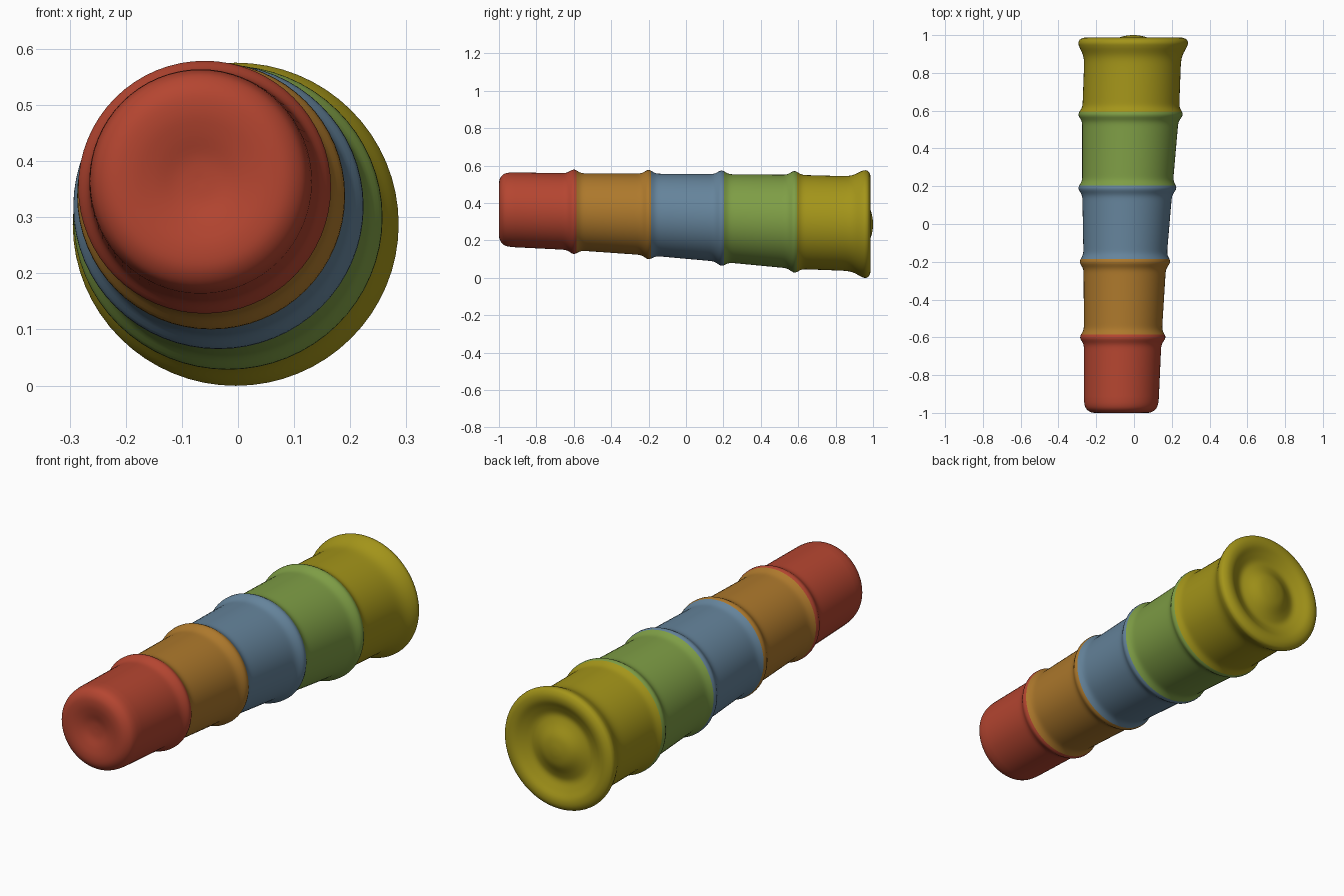
import bpy, bmesh, math

if "Cube" in bpy.data.objects:
    bpy.data.objects.remove(bpy.data.objects["Cube"])

SIDES = 64
# Cup joints along y, and the left / right / bottom / top limits of the body there
KEYS = [(-1.0, -.265, .128, .168, .565),
        (-.60, -.265, .146, .148, .559),
        (-.20, -.267, .171, .120, .557),
        (.19, -.274, .204, .085, .554),
        (.58, -.274, .238, .048, .551),
        (.96, -.260, .252, .034, .541)]
JOINTS = [k[0] for k in KEYS[1:5]]


def section(y):
    """Centre and radii of the body at y, including the rim swellings."""
    y = max(-1.0, min(.96, y))
    for a, b in zip(KEYS, KEYS[1:]):
        if y <= b[0]:
            t = (y - a[0]) / (b[0] - a[0])
            l, r, bo, to = [a[i] + (b[i] - a[i]) * t for i in range(1, 5)]
            break
    swell = sum(.02 * math.exp(-((y - j) / .028) ** 2) for j in JOINTS)
    swell += .034 * math.exp(-((y - .96) / .055) ** 2)
    return (l + r) / 2, (bo + to) / 2, (r - l) / 2 + swell, (to - bo) / 2 + swell


def smooth_path(pts, steps=4):
    """Catmull-Rom curve through (scale, y) points."""
    p = [pts[0]] + pts + [pts[-1]]
    out = []
    for i in range(1, len(p) - 2):
        for s in range(steps):
            t = s / steps
            out.append(tuple(.5 * (2 * b + (c - a) * t + (2 * a - 5 * b + 4 * c - d) * t * t
                                   + (3 * b - a - 3 * c + d) * t ** 3)
                             for a, b, c, d in zip(*p[i - 1:i + 3])))
    return out + [pts[-1]]


def build_cup(name, path, color, front_pole=False, back_pole=False):
    bm = bmesh.new()
    rings = []
    for s, y in path:
        cx, cz, rx, rz = section(y)
        if s < .01:
            rings.append([bm.verts.new((cx, y, cz))])
        else:
            rings.append([bm.verts.new((cx + s * rx * math.cos(a), y, cz + s * rz * math.sin(a)))
                          for a in [2 * math.pi * i / SIDES for i in range(SIDES)]])
    for a, b in zip(rings, rings[1:]):
        for i in range(SIDES):
            j = (i + 1) % SIDES
            if len(a) == 1:
                bm.faces.new((a[0], b[j], b[i]))
            elif len(b) == 1:
                bm.faces.new((a[i], a[j], b[0]))
            else:
                bm.faces.new((a[i], a[j], b[j], b[i]))
    for f in bm.faces:
        f.smooth = True
    bm.normal_update()
    # Side walls must face away from the axis
    if sum(f.normal.x * (f.calc_center_median().x - section(f.calc_center_median().y)[0])
           for f in bm.faces) < 0:
        bmesh.ops.reverse_faces(bm, faces=bm.faces[:])
    mesh = bpy.data.meshes.new(name)
    bm.to_mesh(mesh)
    bm.free()
    mat = bpy.data.materials.new(name + "_color")
    mat.diffuse_color = (*color, 1)
    mat.use_nodes = True
    mat.node_tree.nodes["Principled BSDF"].inputs["Base Color"].default_value = mat.diffuse_color
    mesh.materials.append(mat)
    bpy.context.collection.objects.link(bpy.data.objects.new(name, mesh))


# Dished closed end of the smallest cup, and the rolled rim and recess of the largest
FRONT = smooth_path([(0, -.978), (.2, -.981), (.42, -.993), (.62, -1.0), (.8, -.997),
                     (.93, -.98), (.985, -.955), (1, -.92)])
BACK = smooth_path([(1, .945), (1, .962), (.975, .976), (.9, .986), (.8, .984), (.68, .967),
                    (.55, .953), (.42, .963), (.25, .988), (.1, .998), (0, 1.0)])

# Stacked cups, smallest in front; each ends just behind its rim
NAMES = ["red_cup", "orange_cup", "blue_cup", "green_cup", "yellow_cup"]
COLORS = [(.46, .06, .03), (.42, .19, .025), (.13, .23, .33), (.21, .34, .06), (.37, .30, .01)]
SEAMS = [-.92] + [j + .014 for j in JOINTS] + [.945]
for i, name in enumerate(NAMES):
    y0, y1 = SEAMS[i], SEAMS[i + 1]
    n = 40
    path = [(1, y0 + (y1 - y0) * k / n) for k in range(n + 1)]
    if i == 0:
        path = FRONT[:-1] + path
    if i == 4:
        path = path[:-1] + BACK
    build_cup(name, path, COLORS[i])
